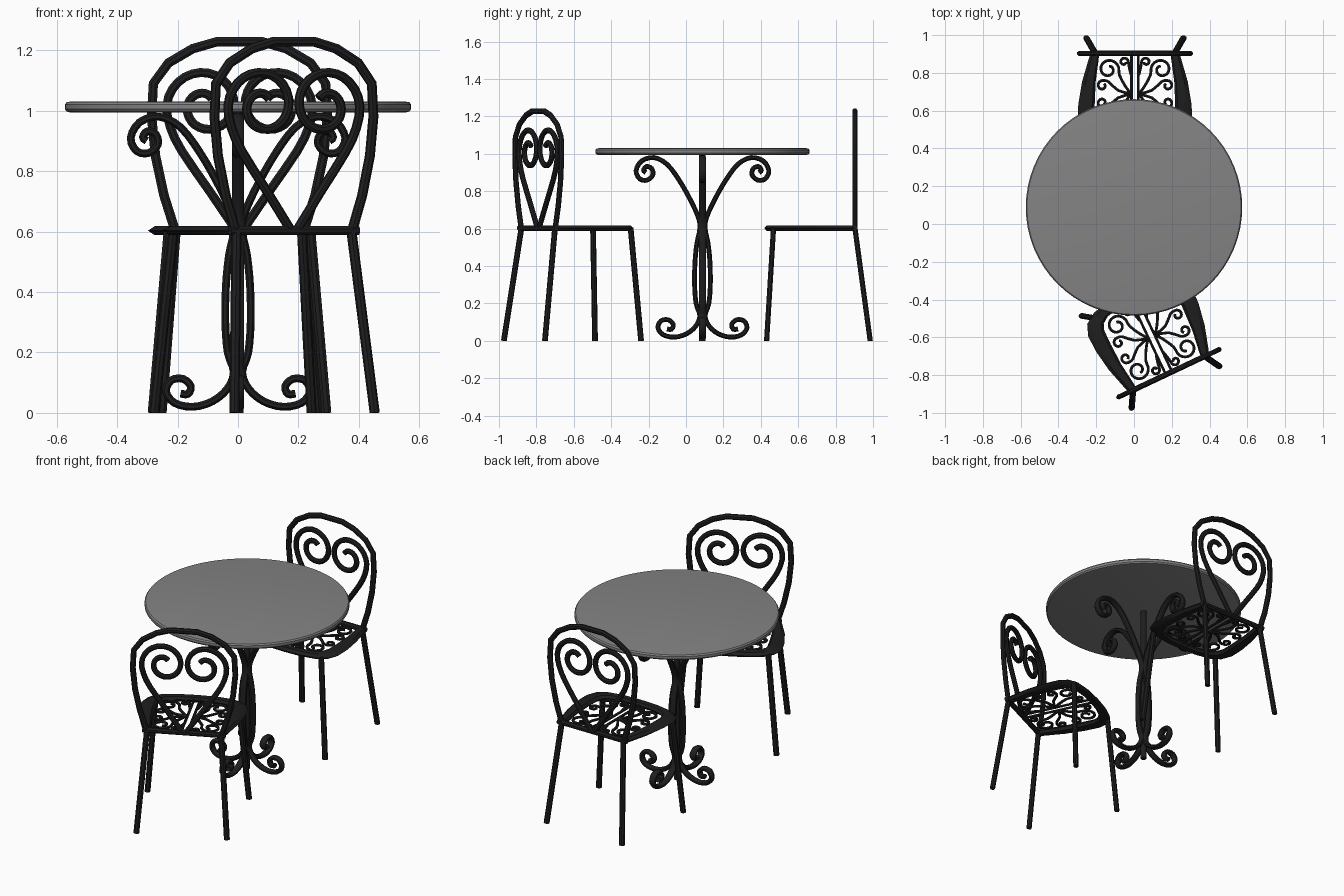
import bpy, bmesh, math
from mathutils import Vector, Matrix

if "Cube" in bpy.data.objects:
    bpy.data.objects.remove(bpy.data.objects["Cube"])


def material(name, v):
    m = bpy.data.materials.new(name)
    m.diffuse_color = (v, v, v, 1)
    m.use_nodes = True
    m.node_tree.nodes["Principled BSDF"].inputs["Base Color"].default_value = m.diffuse_color
    return m


IRON = material("black iron", 0.013)
TOP = material("grey table top", 0.23)


def make(name, bm, mat, matrix):
    bmesh.ops.recalc_face_normals(bm, faces=bm.faces)
    me = bpy.data.meshes.new(name)
    bm.to_mesh(me)
    bm.free()
    me.materials.append(mat)
    ob = bpy.data.objects.new(name, me)
    ob.matrix_world = matrix
    bpy.context.collection.objects.link(ob)
    return ob


def smooth(pts, n=3):
    """Catmull-Rom curve through the points."""
    p = [pts[0] * 2 - pts[1]] + pts + [pts[-1] * 2 - pts[-2]]
    out = []
    for i in range(1, len(p) - 2):
        a, b, c, d = p[i - 1:i + 3]
        for k in range(n):
            t = k / n
            out.append(0.5 * (2 * b + (c - a) * t + (2 * a - 5 * b + 4 * c - d) * t * t
                              + (3 * b - a - 3 * c + d) * t ** 3))
    return out + [pts[-1]]


def sweep(bm, pts, axis, a, b, sides=8):
    """Bar along pts; half size a in the plane of the curve, b along axis."""
    rings = []
    for i, p in enumerate(pts):
        t = (pts[min(i + 1, len(pts) - 1)] - pts[max(i - 1, 0)]).normalized()
        s = t.cross(axis).normalized()
        n = s.cross(t)
        ring = []
        for k in range(sides):
            w = 2 * math.pi * (k + 0.5) / sides
            ring.append(bm.verts.new(p + s * a * math.cos(w) + n * b * math.sin(w)))
        rings.append(ring)
    skin(bm, rings)


def skin(bm, rings):
    n = len(rings[0])
    for r, q in zip(rings, rings[1:]):
        for k in range(n):
            bm.faces.new((r[k], r[(k + 1) % n], q[(k + 1) % n], q[k]))
    bm.faces.new(rings[0])
    bm.faces.new(rings[-1])


def spiral(cx, cy, r0, r1, a0, a1, n):
    """2D spiral from radius r0 to r1, angles in degrees."""
    out = []
    for i in range(n + 1):
        f = i / n
        r, w = r0 + (r1 - r0) * f, math.radians(a0 + (a1 - a0) * f)
        out.append((cx + r * math.cos(w), cy + r * math.sin(w)))
    return out


X, Y, Z = Vector((1, 0, 0)), Vector((0, 1, 0)), Vector((0, 0, 1))

# ---------------- table ----------------
table = Matrix.Translation((0, 0.088, 0))

# table top: turned disc with a softened rim
bm = bmesh.new()
rings = []
for r, z in [(0.555, 0.994), (0.567, 0.997), (0.573, 1.005), (0.573, 1.02), (0.567, 1.028), (0.555, 1.03)]:
    rings.append([bm.verts.new((r * math.cos(k * math.pi / 32), r * math.sin(k * math.pi / 32), z))
                  for k in range(64)])
skin(bm, rings)
make("table_top", bm, TOP, table)

# centre post
bm = bmesh.new()
sweep(bm, [Vector((0, 0, 0)), Vector((0, 0, 0.996))], Y, 0.018, 0.018, 12)
make("table_post", bm, IRON, table)

# four scrolled arms running from top scroll to foot scroll
arm = [(0.302, 0.9), (0.315, 0.912), (0.3, 0.932), (0.272, 0.922), (0.265, 0.888), (0.295, 0.86),
       (0.335, 0.866), (0.355, 0.91), (0.325, 0.962), (0.26, 0.98), (0.19, 0.945), (0.125, 0.86),
       (0.065, 0.755), (0.022, 0.66), (0.014, 0.6), (0.03, 0.52), (0.04, 0.42), (0.042, 0.3),
       (0.034, 0.2), (0.014, 0.135), (0.035, 0.08), (0.085, 0.038), (0.15, 0.02), (0.21, 0.033),
       (0.238, 0.07), (0.222, 0.107), (0.183, 0.113), (0.156, 0.088), (0.166, 0.062), (0.19, 0.064)]
for i in range(4):
    bm = bmesh.new()
    sweep(bm, smooth([Vector((r, 0, z)) for r, z in arm]), Y, 0.014, 0.021)
    make("table_arm", bm, IRON, table @ Matrix.Rotation(i * math.pi / 2, 4, 'Z'))


# ---------------- chairs (origin at the foot of the back, front at -y) ----------------
def chair(prefix, mat):
    # legs
    for s in (-1, 1):
        for name, top, foot in (("back_leg", (0.21, 0.0, 0.605), (0.257, 0.082, 0)),
                                ("front_leg", (0.235, -0.435, 0.605), (0.288, -0.472, 0))):
            bm = bmesh.new()
            ends = [Vector((s * p[0], p[1], p[2])) for p in (top, foot)]
            sweep(bm, ends, Y, 0.017, 0.015)
            bmesh.ops.bisect_plane(bm, geom=bm.verts[:] + bm.edges[:] + bm.faces[:],
                                   plane_co=(0, 0, 0), plane_no=(0, 0, -1), clear_outer=True)
            make(prefix + name, bm, IRON, mat)

    # back hoop, few straight segments
    half = [(0.212, 0.6), (0.25, 0.72), (0.278, 0.85), (0.291, 0.98), (0.285, 1.09),
            (0.235, 1.158), (0.155, 1.205), (0.075, 1.228)]
    pts = [(-x, z) for x, z in half] + [(x, z) for x, z in reversed(half)]
    bm = bmesh.new()
    sweep(bm, [Vector((x, 0, z)) for x, z in pts], Y, 0.017, 0.014)
    make(prefix + "back_hoop", bm, IRON, mat)

    # heart scrolls inside the hoop
    path = [(0.015, 0.61), (0.1, 0.735), (0.19, 0.865), (0.229, 0.945)]
    path += spiral(0.113, 1.015, 0.128, 0.034, 0, 490, 18)
    for s in (-1, 1):
        bm = bmesh.new()
        sweep(bm, smooth([Vector((s * x, 0, z)) for x, z in path], 2), Y, 0.016, 0.014)
        make(prefix + "heart_scroll", bm, IRON, mat)

    # wide bevelled seat band
    outer = [(0.235, 0.0), (0.245, -0.03), (0.28, -0.15), (0.3, -0.27), (0.303, -0.36),
             (0.28, -0.42), (0.22, -0.46), (0.12, -0.48), (0, -0.485)]
    inner = [(0.19, 0.0), (0.192, -0.03), (0.208, -0.15), (0.213, -0.27), (0.213, -0.35),
             (0.2, -0.385), (0.165, -0.41), (0.09, -0.425), (0, -0.428)]
    section = [(0, 0.603), (0.25, 0.618), (0.85, 0.618), (1, 0.603), (0.85, 0.588), (0.25, 0.588)]
    bm = bmesh.new()
    pairs = [(s, o, i) for s, o, i in zip([1] * 9, outer, inner)]
    pairs += [(-1, o, i) for _, o, i in reversed(pairs[:-1])]
    skin(bm, [[bm.verts.new((s * (o[0] + (i[0] - o[0]) * t), o[1] + (i[1] - o[1]) * t, z))
               for t, z in section] for s, o, i in pairs])
    make(prefix + "seat_band", bm, IRON, mat)

    # back rail of the seat
    bm = bmesh.new()
    sweep(bm, [Vector((-0.235, 0, 0.603)), Vector((0.235, 0, 0.603))], Y, 0.016, 0.016)
    make(prefix + "seat_rail", bm, IRON, mat)

    # openwork seat: stems and scrolls, mirrored left/right and front/back
    bm = bmesh.new()
    mid = -0.215
    for s in (-1, 1):
        sweep(bm, [Vector((s * 0.018, 0, 0.603)), Vector((s * 0.018, -0.43, 0.603))], Z, 0.008, 0.008, 6)
        for f in (-1, 1):
            curves = [
                [(0.02, 0.0), (0.05, 0.04), (0.082, 0.1)] + spiral(0.14, 0.13, 0.055, 0.018, 170, -260, 13),
                [(0.02, 0.1), (0.03, 0.14)] + spiral(0.058, 0.17, 0.024, 0.01, 190, -180, 9),
                [(0.02, 0.0), (0.09, 0.02), (0.14, 0.065)] + spiral(0.172, 0.045, 0.028, 0.012, 110, -230, 9),
            ]
            for c in curves:
                p = [Vector((s * x, mid + f * y, 0.603)) for x, y in c]
                sweep(bm, smooth(p, 2), Z, 0.0085, 0.0085, 6)
    make(prefix + "seat_scrollwork", bm, IRON, mat)


chair("rear_chair_", Matrix.Translation((0.005, 0.903, 0)))
chair("front_chair_", Matrix.Translation((0.185, -0.79, 0)) @ Matrix.Rotation(math.radians(205.3), 4, 'Z'))

# smooth shading with sharp edges kept
for ob in bpy.context.scene.objects:
    ob.select_set(True)
    bpy.context.view_layer.objects.active = ob
bpy.ops.object.shade_smooth_by_angle(angle=math.radians(35))
